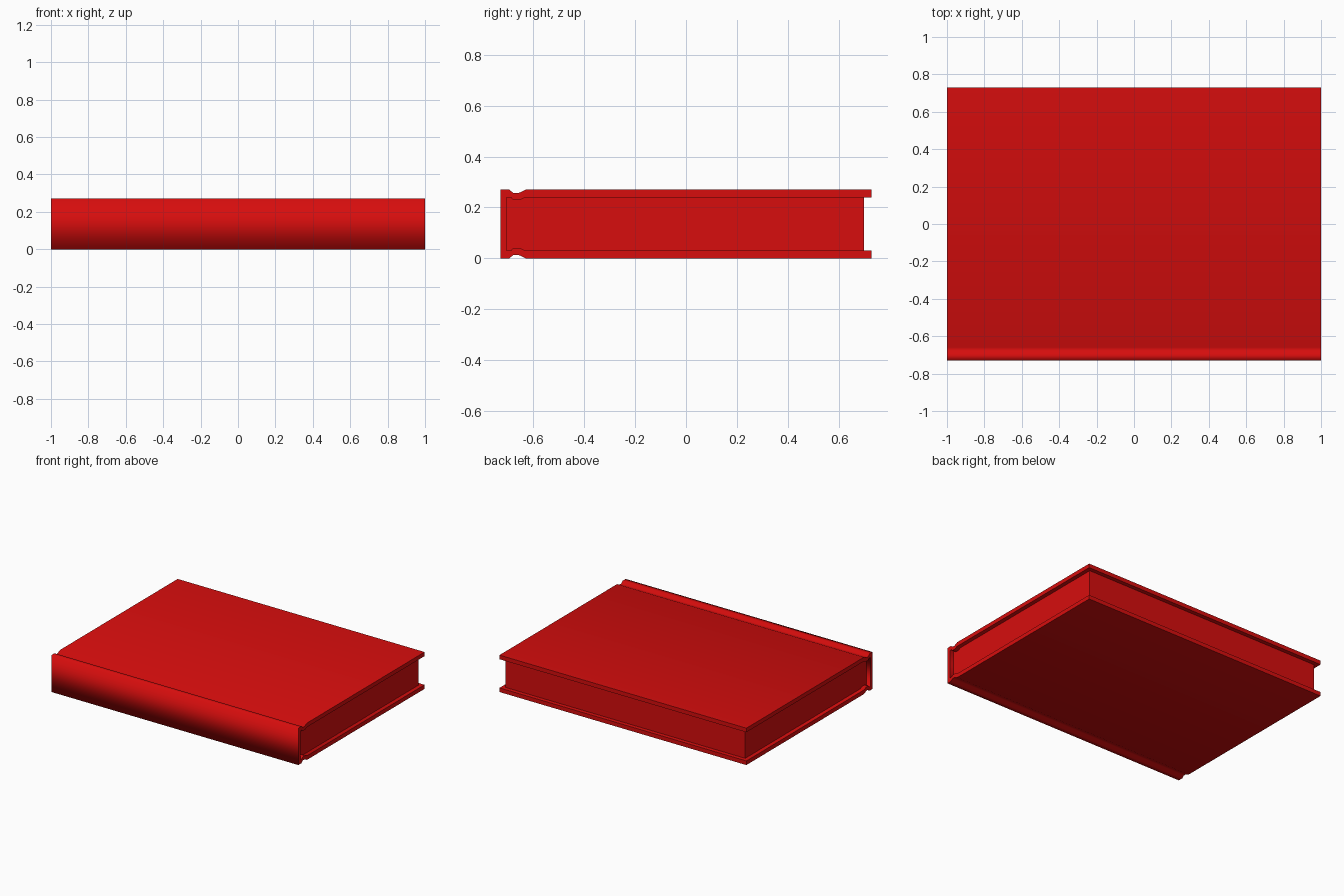
import bpy, bmesh

if "Cube" in bpy.data.objects:
    bpy.data.objects.remove(bpy.data.objects["Cube"])

red = bpy.data.materials.new("book red")
red.diffuse_color = (0.68, 0.004, 0.004, 1)
red.use_nodes = True
red.node_tree.nodes["Principled BSDF"].inputs["Base Color"].default_value = red.diffuse_color
H = 0.27

def add_object(name, bm):
    bmesh.ops.recalc_face_normals(bm, faces=bm.faces)
    me = bpy.data.meshes.new(name)
    bm.to_mesh(me)
    bm.free()
    me.materials.append(red)
    ob = bpy.data.objects.new(name, me)
    bpy.context.collection.objects.link(ob)
    return ob

# Cover: lower half of the profile, mirrored to the top, pushed along x
outer = [(0.73, 0), (-0.63, 0), (-0.66, 0.014), (-0.678, 0.014), (-0.695, 0), (-0.73, 0)]
inner = [(-0.705, 0.03), (-0.688, 0.03), (-0.68, 0.041), (-0.655, 0.041), (-0.63, 0.03), (0.73, 0.03)]
flip = lambda pts: [(y, H - z) for y, z in reversed(pts)]
profile = outer + flip(outer) + flip(inner) + inner

bm = bmesh.new()
face = bm.faces.new([bm.verts.new((-1, y, z)) for y, z in profile])
ext = bmesh.ops.extrude_face_region(bm, geom=[face])
bmesh.ops.translate(bm, vec=(2, 0, 0),
                    verts=[g for g in ext["geom"] if isinstance(g, bmesh.types.BMVert)])
# Soft shading around the spine, crisp side and fore edges
for f in bm.faces:
    f.smooth = True
for e in bm.edges:
    a, b = e.verts
    along_x = abs(a.co.x - b.co.x) > 1
    if not along_x or a.co.y > 0.7:
        e.smooth = False
add_object("cover", bm)

# Page block, inset from the cover edges
bm = bmesh.new()
bmesh.ops.create_cube(bm, size=1)
for v in bm.verts:
    v.co.x *= 1.94
    v.co.y = 0.70 if v.co.y > 0 else -0.705
    v.co.z = H - 0.03 if v.co.z > 0 else 0.03
add_object("pages", bm)
